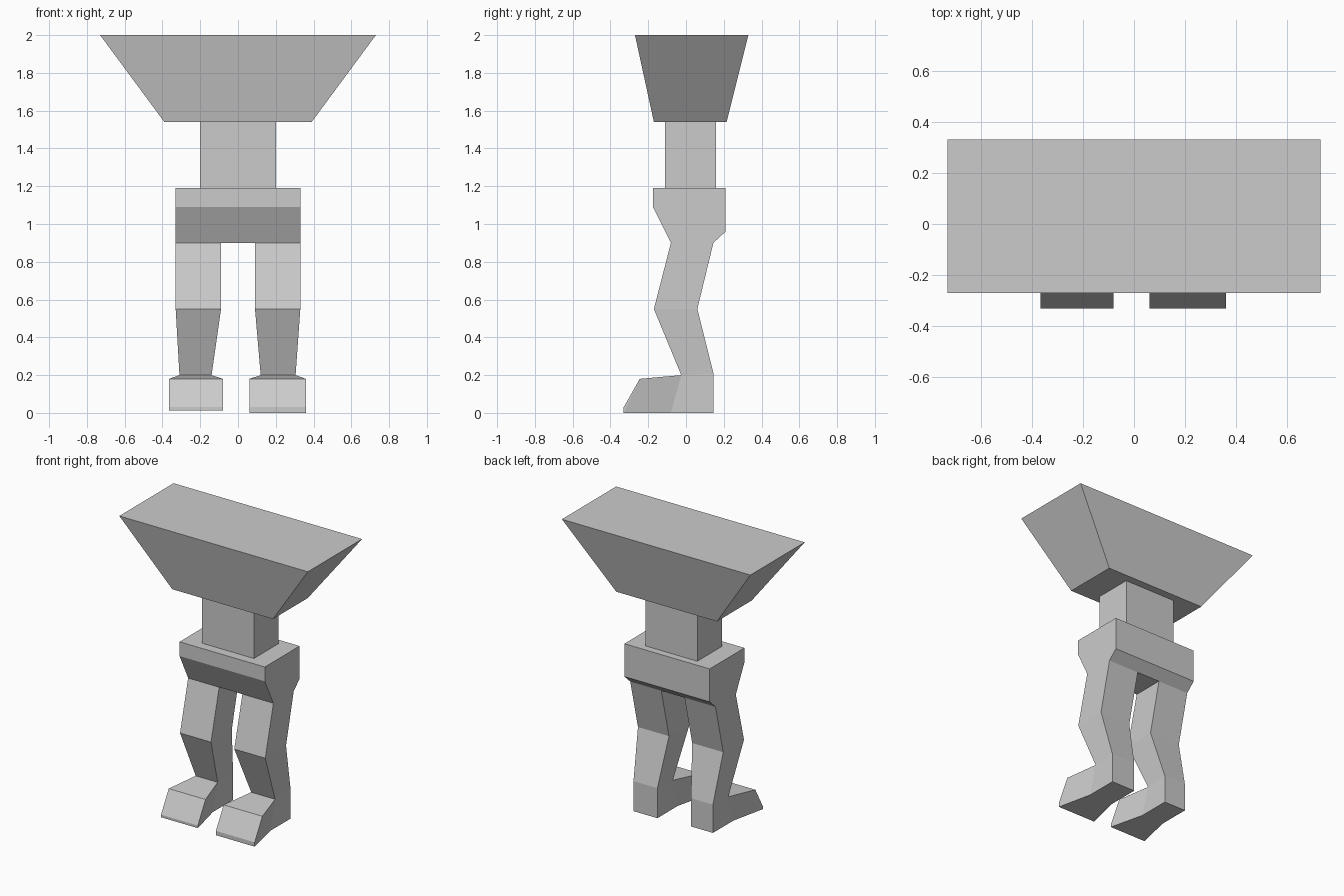
import bpy, bmesh

if "Cube" in bpy.data.objects:
    bpy.data.objects.remove(bpy.data.objects["Cube"])


def loft(name, rings, cap_start=True, cap_end=True):
    """Skin a list of point rings; points shared by neighbouring rings are merged."""
    bm = bmesh.new()
    cache = {}

    def vert(p):
        key = tuple(round(c, 4) for c in p)
        if key not in cache:
            cache[key] = bm.verts.new(key)
        return cache[key]

    def face(points):
        vs = list(dict.fromkeys(vert(p) for p in points))
        if len(vs) > 2:
            bm.faces.new(vs)

    for a, b in zip(rings, rings[1:]):
        for i in range(len(a)):
            j = (i + 1) % len(a)
            face((a[i], a[j], b[j], b[i]))
    if cap_start:
        face(rings[0][::-1])
    if cap_end:
        face(rings[-1])
    bmesh.ops.recalc_face_normals(bm, faces=bm.faces)
    mesh = bpy.data.meshes.new(name)
    bm.to_mesh(mesh)
    bm.free()
    obj = bpy.data.objects.new(name, mesh)
    bpy.context.collection.objects.link(obj)
    return obj


def rect(x, y0, y1, z):
    return [(-x, y0, z), (x, y0, z), (x, y1, z), (-x, y1, z)]


# Flared chest block and waist
loft("chest", [rect(0.39, -0.17, 0.215, 1.54), rect(0.73, -0.27, 0.33, 2.0)])
loft("waist", [rect(0.2, -0.11, 0.16, 1.19), rect(0.2, -0.11, 0.16, 1.54)], False, False)

# Pelvis: side profile swept across the width
profile = [(-0.175, 1.19), (-0.175, 1.09), (-0.08, 0.9),
           (0.145, 0.9), (0.21, 0.96), (0.21, 1.19)]
loft("pelvis", [[(x, y, z) for y, z in profile] for x in (-0.33, 0.33)])


# Leg: sections run down to the ankle, fan round the heel, then out to the toe
def leg(name, side, ankle, toe, sole):
    thigh = (0.09, 0.33)
    front_ankle = (-0.025, 0.2)
    sections = [
        ((-0.08, 0.9), (0.145, 0.9), thigh),
        ((-0.17, 0.55), (0.06, 0.55), thigh),
        (front_ankle, (0.145, 0.21), ankle),
        (front_ankle, (0.145, sole), ankle),
        (front_ankle, (-0.08, sole), ankle),
        ((-0.245, 0.18), (-0.33, sole), toe),
        ((-0.33, 0.03), (-0.33, sole), toe),
    ]
    rings = []
    for (y0, z0), (y1, z1), (inner, outer) in sections:
        a, b = side * inner, side * outer
        rings.append([(a, y0, z0), (b, y0, z0), (b, y1, z1), (a, y1, z1)])
    loft(name, rings, cap_start=False)


leg("right_leg", 1, (0.12, 0.305), (0.06, 0.36), 0.0)
leg("left_leg", -1, (0.14, 0.31), (0.08, 0.365), 0.012)
